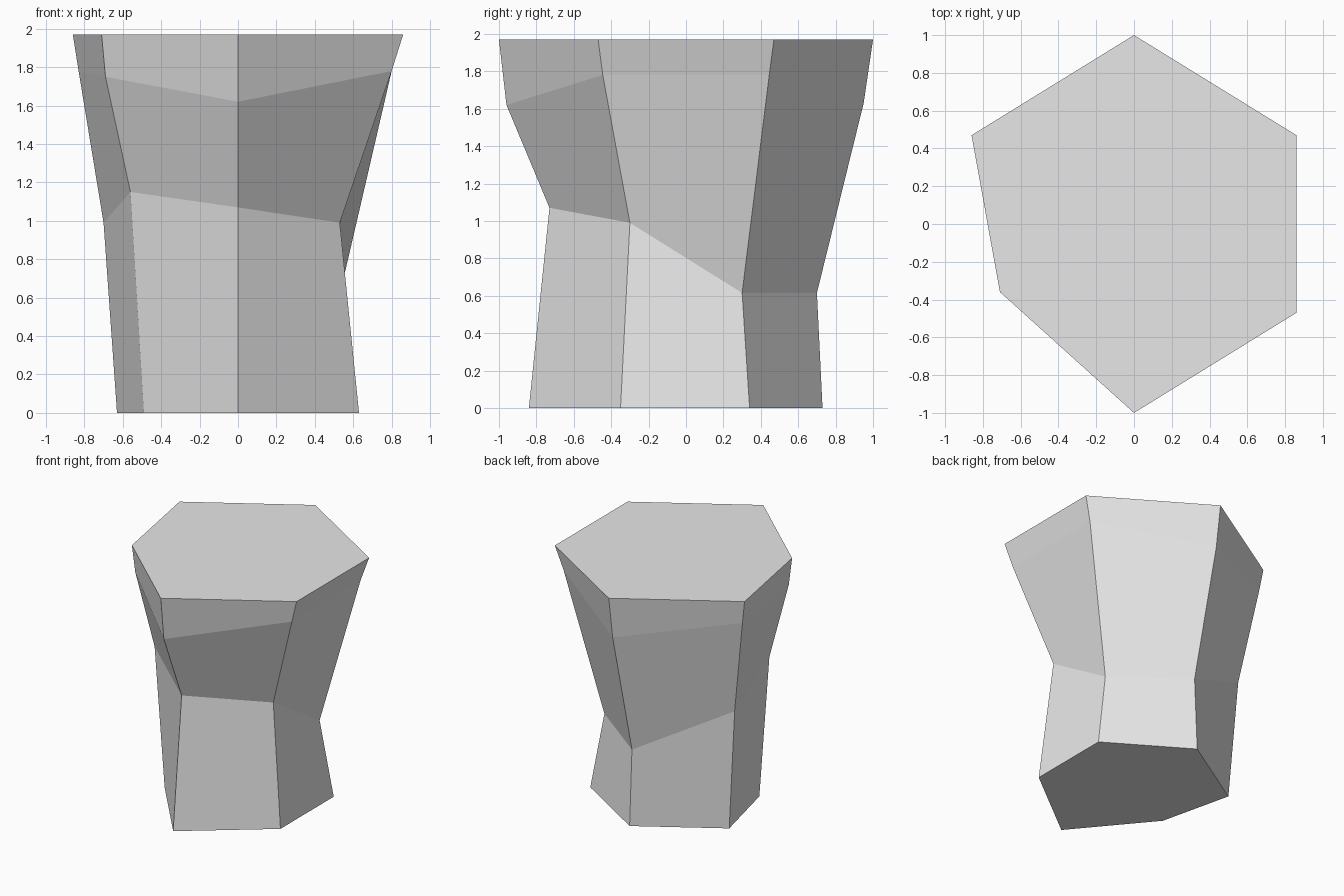
import bpy
import bmesh

cube = bpy.data.objects.get("Cube")
if cube:
    bpy.data.objects.remove(cube, do_unlink=True)

stone = bpy.data.materials.new("light grey stone")
stone.use_nodes = True
grey = (0.8, 0.8, 0.8, 1)
stone.diffuse_color = grey
stone.node_tree.nodes["Principled BSDF"].inputs["Base Color"].default_value = grey

# Uneven six-sided rings, counter-clockwise from the front corner
foot = [(0, -.84, 0), (.63, -.35, 0), (.63, .34, 0),
        (0, .73, 0), (-.63, .34, 0), (-.49, -.25, 0)]
waist = [(0, -.73, 1.07), (.53, -.30, .99), (.53, .30, .615),
         (0, .70, .615), (-.70, .37, .99), (-.56, -.28, 1.15)]
shoulder = [(0, -.96, 1.62), (.80, -.445, 1.78), (.80, .445, 1.78),
            (0, .95, 1.63), (-.83, .455, 1.78), (-.69, -.345, 1.75)]
rim = [(0, -1, 1.97), (.86, -.47, 1.97), (.86, .47, 1.97),
       (0, 1, 1.97), (-.86, .47, 1.97), (-.71, -.36, 1.97)]

# Bridge the rings and close both ends
bm = bmesh.new()
rings = [[bm.verts.new(p) for p in ring] for ring in (foot, waist, shoulder, rim)]
for low, high in zip(rings, rings[1:]):
    for i in range(len(low)):
        j = (i + 1) % len(low)
        bm.faces.new((low[i], low[j], high[j], high[i]))
bm.faces.new(rings[0][::-1])
bm.faces.new(rings[-1])
bmesh.ops.recalc_face_normals(bm, faces=bm.faces)

mesh = bpy.data.meshes.new("rock_pillar")
bm.to_mesh(mesh)
bm.free()
mesh.materials.append(stone)
pillar = bpy.data.objects.new("rock_pillar", mesh)
bpy.context.collection.objects.link(pillar)
